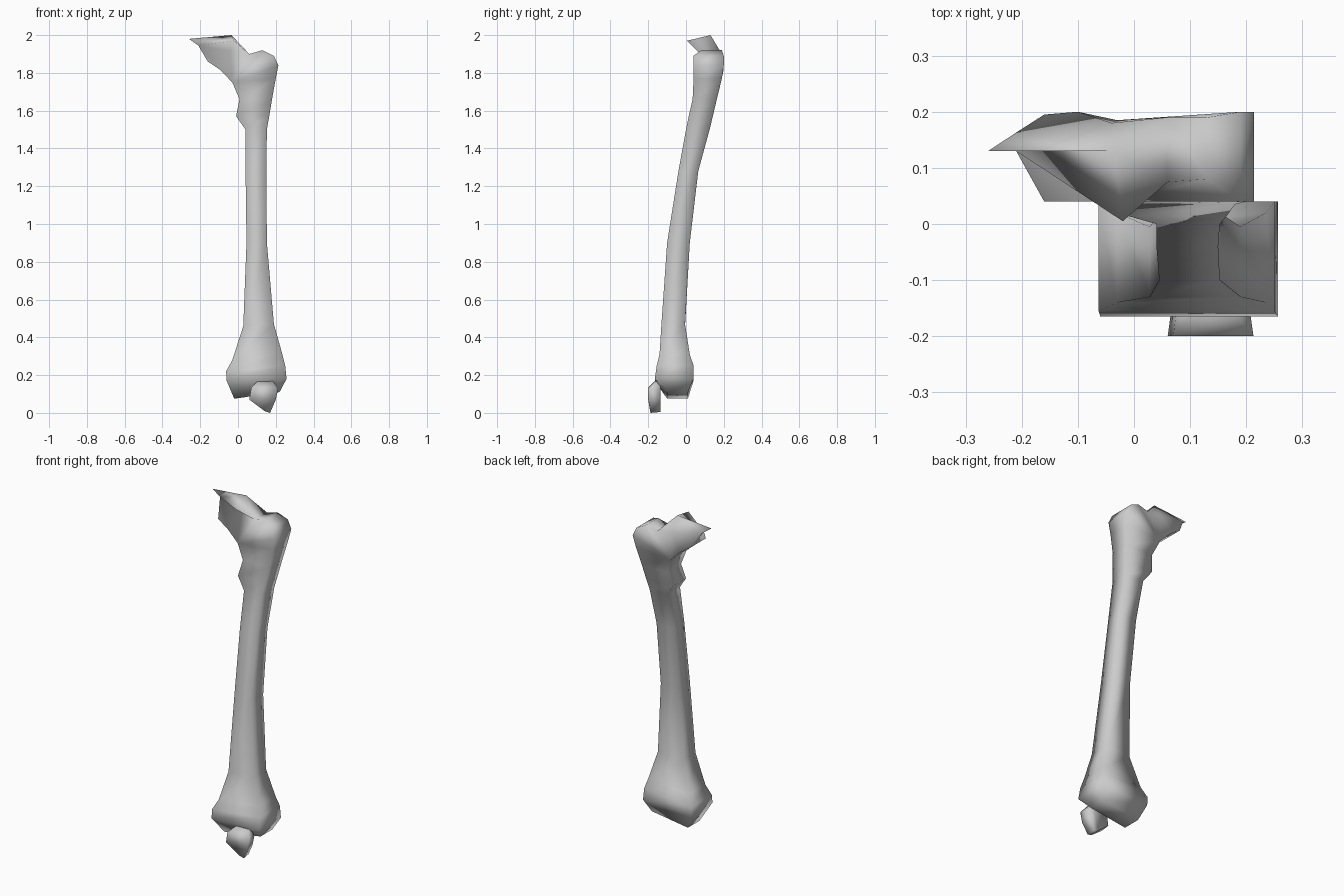
import bpy, bmesh

if "Cube" in bpy.data.objects:
    bpy.data.objects.remove(bpy.data.objects["Cube"])


def finish(bm, name):
    """Turn a bmesh into a fully smooth-shaded object."""
    bmesh.ops.recalc_face_normals(bm, faces=bm.faces[:])
    for f in bm.faces:
        f.smooth = True
    me = bpy.data.meshes.new(name)
    bm.to_mesh(me)
    bm.free()
    ob = bpy.data.objects.new(name, me)
    bpy.context.collection.objects.link(ob)
    return ob


def bridge(bm, a, b):
    n = len(a)
    for i in range(n):
        j = (i + 1) % n
        bm.faces.new((a[i], a[j], b[j], b[i]))


# Thigh bone: four-cornered sections from the knee end upwards
# (z left, z right, x left, x right, y front, y back)
sections = [
    (0.075, 0.11, -0.02, 0.22, -0.10, 0.01),
    (0.17, 0.18, -0.06, 0.257, -0.165, 0.04),
    (0.22, 0.25, -0.063, 0.25, -0.155, 0.04),
    (0.28, 0.31, -0.03, 0.235, -0.14, 0.02),
    (0.46, 0.47, 0.028, 0.19, -0.13, -0.005),
    (0.90, 0.90, 0.045, 0.153, -0.10, 0.02),
    (1.28, 1.28, 0.04, 0.15, -0.04, 0.065),
    (1.50, 1.50, 0.04, 0.153, 0.00, 0.125),
    (1.57, 1.57, -0.01, 0.165, 0.014, 0.142),
    (1.66, 1.66, 0.008, 0.18, 0.035, 0.163),
]
bm = bmesh.new()
rings = []
for zl, zr, x0, x1, y0, y1 in sections:
    corners = ((x0, y0, zl), (x1, y0, zr), (x1, y1, zr), (x0, y1, zl))
    rings.append([bm.verts.new(c) for c in corners])
bm.faces.new(rings[0])
for a, b in zip(rings, rings[1:]):
    bridge(bm, a, b)

# Upper block and neck: outline (x, z) with front and back depth
outline = [
    (-0.03, 1.75, 0.04, 0.185), (0.20, 1.77, 0.04, 0.19),
    (0.214, 1.84, 0.04, 0.20), (0.19, 1.89, 0.04, 0.20),
    (0.13, 1.92, 0.08, 0.19), (0.06, 1.90, 0.075, 0.19),
    (-0.04, 1.915, 0.09, 0.18), (-0.21, 1.945, 0.13, 0.163),
    (-0.16, 1.86, 0.04, 0.195), (-0.10, 1.82, 0.04, 0.20),
]
f = [bm.verts.new((x, y, z)) for x, z, y, _ in outline]
b = [bm.verts.new((x, y, z)) for x, z, _, y in outline]
bridge(bm, rings[-1], [f[0], f[1], b[1], b[0]])
for side in (f, b):
    for idx in ((0, 1, 2, 3), (0, 3, 4, 5), (0, 5, 6, 9), (9, 6, 7, 8)):
        bm.faces.new([side[i] for i in idx])
for i in (1, 2, 3, 4, 7, 8, 9):
    j = (i + 1) % 10
    bm.faces.new((f[i], f[j], b[j], b[i]))

# Jagged head on the end of the neck
tip = bm.verts.new((-0.26, 0.13, 1.98))
flap = bm.verts.new((-0.02, 0.005, 1.97))
peak = bm.verts.new((-0.035, 0.13, 2.0))
for tri in ((f[5], f[6], flap), (f[6], f[7], flap), (f[7], b[7], tip),
            (f[7], tip, peak), (f[7], peak, flap), (flap, f[5], peak),
            (f[5], b[5], peak), (b[5], b[6], peak), (b[6], b[7], peak),
            (b[7], tip, peak)):
    bm.faces.new(tri)
finish(bm, "thigh_bone")

# Kneecap: outline (x, z, front depth) tapering to a flat back
cap = [(0.06, 0.07, -0.2), (0.07, 0.135, -0.2), (0.10, 0.165, -0.165),
       (0.185, 0.168, -0.165), (0.213, 0.13, -0.2), (0.20, 0.07, -0.2),
       (0.17, 0.0, -0.188), (0.14, 0.01, -0.19)]
bm = bmesh.new()
front = [bm.verts.new((x, y, z)) for x, z, y in cap]
back = [bm.verts.new((0.135 + (x - 0.135) * 0.88, -0.135, 0.005 + z * 0.92))
        for x, z, _ in cap]
bridge(bm, front, back)
bm.faces.new(back)
for idx in ((0, 1, 4, 5), (1, 2, 3, 4), (0, 5, 6, 7)):
    bm.faces.new([front[i] for i in idx])
finish(bm, "kneecap")
